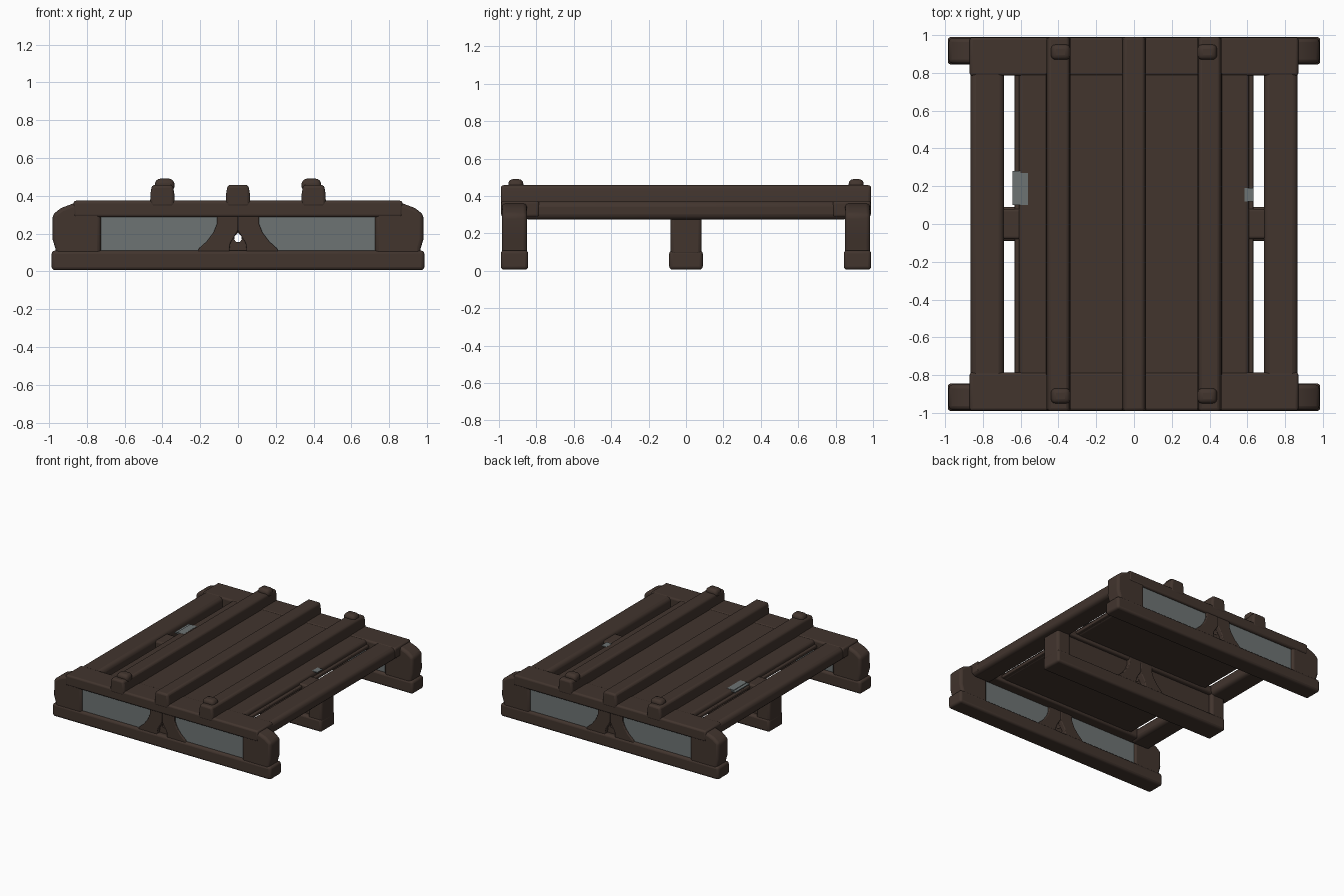
import bpy, bmesh, math

if "Cube" in bpy.data.objects:
    bpy.data.objects.remove(bpy.data.objects["Cube"])


def material(name, rgb):
    m = bpy.data.materials.new(name)
    m.diffuse_color = (*rgb, 1)
    m.use_nodes = True
    m.node_tree.nodes["Principled BSDF"].inputs["Base Color"].default_value = m.diffuse_color
    return m


BROWN = material("dark brown", (0.054, 0.035, 0.027))
GREY = material("slate grey", (0.155, 0.175, 0.175))


def prism(name, pts, y0, y1, mat=BROWN, bevel=0.014, mirror=False):
    """Extrude an x-z outline from y0 to y1, with rounded edges."""
    me = bpy.data.meshes.new(name)
    bm = bmesh.new()
    for s in ((1, -1) if mirror else (1,)):
        a = [bm.verts.new((s * x, y0, z)) for x, z in pts]
        b = [bm.verts.new((s * x, y1, z)) for x, z in pts]
        bm.faces.new(a)
        bm.faces.new(b[::-1])
        n = len(pts)
        for i in range(n):
            j = (i + 1) % n
            bm.faces.new((a[j], a[i], b[i], b[j]))
    bmesh.ops.recalc_face_normals(bm, faces=bm.faces)
    bm.to_mesh(me)
    bm.free()
    me.materials.append(mat)
    ob = bpy.data.objects.new(name, me)
    bpy.context.collection.objects.link(ob)
    if bevel:
        mod = ob.modifiers.new("rounding", 'BEVEL')
        mod.width = bevel
        mod.segments = 3
        mod.limit_method = 'ANGLE'
        mod.angle_limit = math.radians(25)
    bpy.ops.object.select_all(action='DESELECT')
    ob.select_set(True)
    bpy.context.view_layer.objects.active = ob
    bpy.ops.object.shade_smooth_by_angle(angle=math.radians(50))
    return ob


def rect(x0, x1, z0, z1):
    return [(x0, z0), (x1, z0), (x1, z1), (x0, z1)]


# half of the A-shaped centre post, its small hole, and one side panel
LEG = [(0, 0.31), (0, 0.215), (0.04, 0.15), (0.045, 0.118), (0.045, 0.09), (0.22, 0.09),
       (0.208, 0.12), (0.165, 0.158), (0.13, 0.205), (0.112, 0.25), (0.11, 0.31)]
HOLE_PLATE = [(0, 0.25), (0, 0.203), (0.018, 0.188), (0.02, 0.17), (0.012, 0.157),
              (0, 0.155), (0, 0.09), (0.07, 0.09), (0.07, 0.25)]
PANEL = [(0.06, 0.095), (0.74, 0.095), (0.74, 0.30), (0.09, 0.30), (0.06, 0.22)]


def beam(name, yc, half, xe, panel_mat):
    """Skid beam: foot rail, end posts, centre post and recessed panels."""
    prism(name + "_foot_rail", rect(-xe, xe, 0.006, 0.11), yc - half, yc + half, bevel=0.018)
    prism(name + "_end_posts",
          [(0.725, 0.08), (xe - 0.02, 0.08), (xe - 0.02, 0.12), (xe - 0.005, 0.17),
           (xe - 0.005, 0.30), (xe - 0.05, 0.335), (xe - 0.13, 0.365), (0.725, 0.365)]
          if panel_mat is GREY else rect(0.69, xe, 0.08, 0.33),
          yc - half + 0.006, yc + half - 0.006, mirror=True, bevel=0.02)
    prism(name + "_centre_post", LEG, yc - half + 0.008, yc + half - 0.008,
          bevel=0.006, mirror=True)
    prism(name + "_hole_plate", HOLE_PLATE, yc - 0.03, yc + 0.03, bevel=0, mirror=True)
    prism(name + "_panels", PANEL, yc - 0.05, yc + 0.05, panel_mat, 0, True)


# three skid beams
beam("front_beam", -0.917, 0.073, 0.986, GREY)
beam("back_beam", 0.917, 0.073, 0.986, GREY)
beam("middle_beam", 0, 0.09, 0.815, BROWN)

# deck: rounded outer rails, board and cross bars over the beams
prism("outer_rails", rect(0.688, 0.866, 0.274, 0.372), -0.87, 0.87, mirror=True, bevel=0.03)
prism("deck_board", rect(-0.61, 0.61, 0.308, 0.37), -0.97, 0.97, bevel=0.02)
for name, y0, y1 in (("front_cross_bar", -0.988, -0.785), ("back_cross_bar", 0.785, 0.988)):
    prism(name, rect(-0.87, 0.87, 0.287, 0.374), y0, y1)
prism("middle_cross_bar", rect(-0.72, 0.72, 0.285, 0.35), -0.08, 0.08)

# thin lower edges of the slots, with small grey patches
prism("deck_edge_strips", rect(0.58, 0.632, 0.312, 0.338), -0.8, 0.8, mirror=True, bevel=0.006)
prism("left_grey_patch", rect(-0.643, -0.60, 0.358, 0.366), 0.10, 0.28, GREY, 0)
prism("left_grey_inset", rect(-0.62, -0.56, 0.364, 0.3715), 0.10, 0.27, GREY, 0)
prism("right_grey_inset", rect(0.585, 0.632, 0.364, 0.3715), 0.12, 0.19, GREY, 0)

# three raised ribs with end bumps on the outer two
for name, x in (("left_rib", -0.40), ("middle_rib", 0), ("right_rib", 0.40)):
    prism(name, [(x - 0.066, 0.34), (x + 0.066, 0.34), (x + 0.063, 0.41),
                 (x + 0.055, 0.458), (x - 0.055, 0.458), (x - 0.063, 0.41)],
          -0.99, 0.99, bevel=0.016)
    if x:
        c = x * 0.97
        for end, y0, y1 in (("front", -0.95, -0.87), ("back", 0.87, 0.95)):
            prism(f"{name}_{end}_bump",
                  [(c - 0.055, 0.43), (c + 0.055, 0.43), (c + 0.048, 0.49), (c - 0.048, 0.49)],
                  y0, y1, bevel=0.024)
